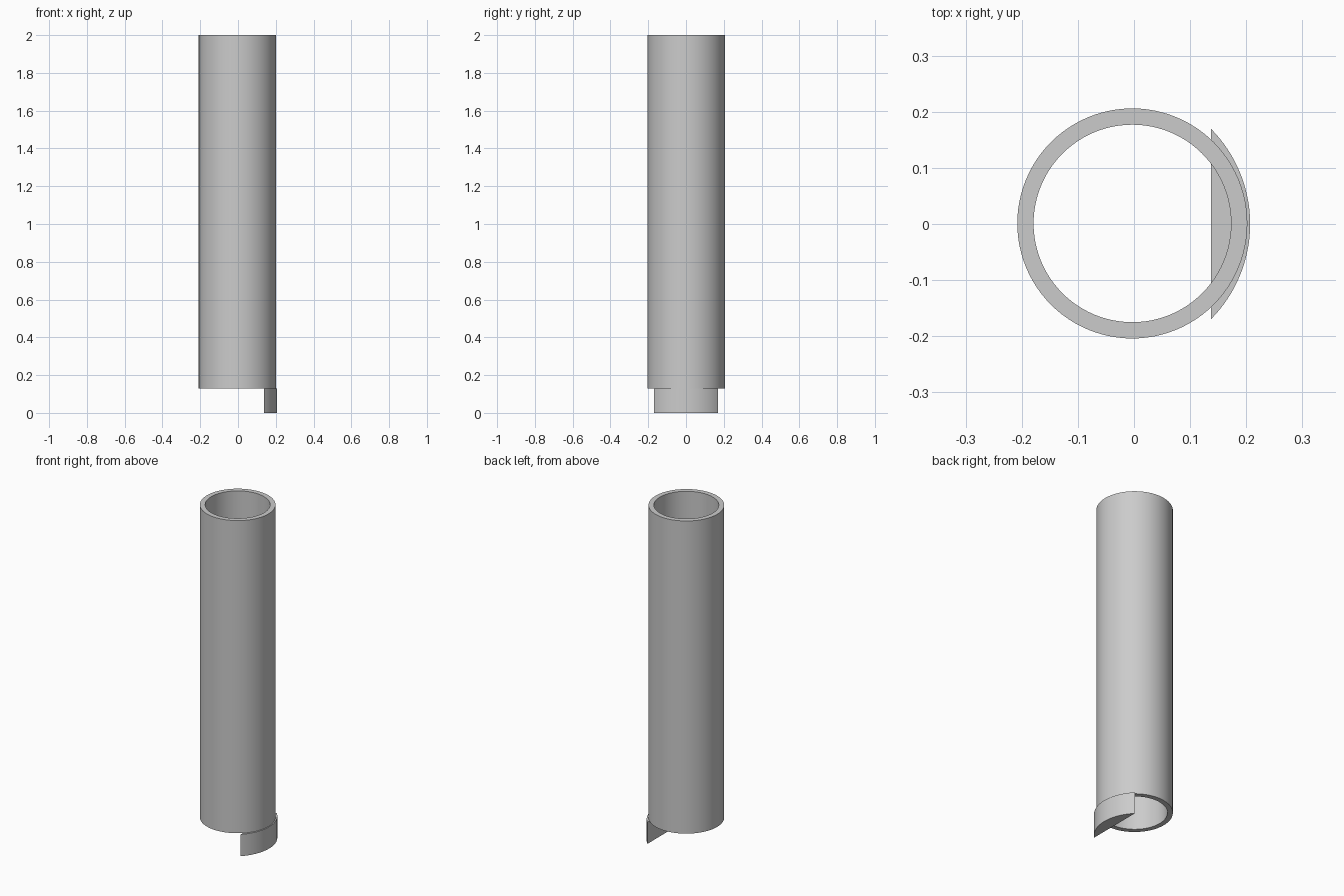
import bpy, bmesh, math

cube = bpy.data.objects.get("Cube")
if cube:
    bpy.data.objects.remove(cube, do_unlink=True)

TUBE_BOTTOM, TOP = 0.13, 2.0

grey = bpy.data.materials.new("light grey")
grey.use_nodes = True
grey.diffuse_color = (0.6, 0.6, 0.6, 1)
grey.node_tree.nodes["Principled BSDF"].inputs["Base Color"].default_value = (0.6, 0.6, 0.6, 1)


def arc(cx, cy, radius, start, end, steps):
    angles = [start + (end - start) * i / steps for i in range(steps + 1)]
    return [(cx + radius * math.cos(a), cy + radius * math.sin(a)) for a in angles]


def finish(name, bm):
    bmesh.ops.recalc_face_normals(bm, faces=bm.faces)
    mesh = bpy.data.meshes.new(name)
    bm.to_mesh(mesh)
    bm.free()
    mesh.materials.append(grey)
    obj = bpy.data.objects.new(name, mesh)
    bpy.context.collection.objects.link(obj)
    bpy.ops.object.select_all(action="DESELECT")
    obj.select_set(True)
    bpy.context.view_layer.objects.active = obj
    bpy.ops.object.shade_smooth_by_angle(angle=math.radians(30))


# Hollow tube: four rings joined by quads
bm = bmesh.new()
outer, inner = (arc(-0.003, 0.001, r, 0, math.tau, 96)[:-1] for r in (0.205, 0.176))
rings = [[bm.verts.new((x, y, z)) for x, y in ring]
         for ring, z in ((outer, TUBE_BOTTOM), (outer, TOP), (inner, TOP), (inner, TUBE_BOTTOM))]
for r, ring in enumerate(rings):
    following = rings[(r + 1) % 4]
    for i in range(len(ring)):
        j = (i + 1) % len(ring)
        bm.faces.new((ring[i], ring[j], following[j], following[i]))
finish("tube", bm)

# Tab below the tube: a solid circular segment with a flat inner side
bm = bmesh.new()
half = math.asin(0.17 / 0.241)
base = bm.faces.new([bm.verts.new((x, y, 0)) for x, y in arc(-0.034, 0, 0.241, -half, half, 32)])
grown = bmesh.ops.extrude_face_region(bm, geom=[base], use_keep_orig=True)["geom"]
bmesh.ops.translate(bm, vec=(0, 0, TUBE_BOTTOM),
                    verts=[v for v in grown if isinstance(v, bmesh.types.BMVert)])
finish("bottom_tab", bm)
